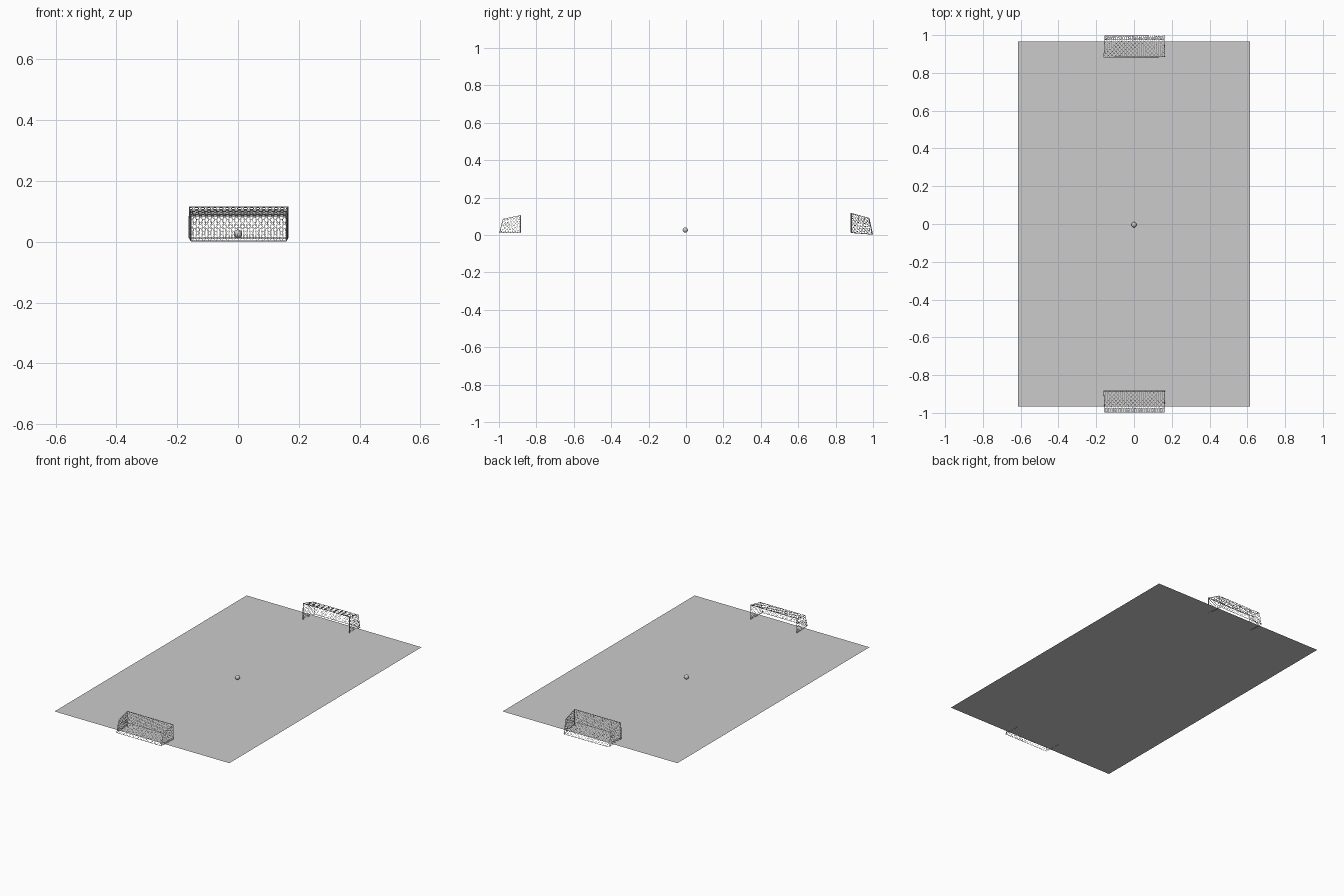
import bpy
from mathutils import Vector

if "Cube" in bpy.data.objects:
    bpy.data.objects.remove(bpy.data.objects["Cube"])

FIELD_Z = 0.012


def tubes(name, paths, radius, res=0):
    """Mesh of thin bars swept along several polylines."""
    cu = bpy.data.curves.new(name, 'CURVE')
    cu.dimensions = '3D'
    cu.bevel_depth = radius
    cu.bevel_resolution = res
    cu.use_fill_caps = True
    for pts in paths:
        sp = cu.splines.new('POLY')
        sp.points.add(len(pts) - 1)
        for p, co in zip(sp.points, pts):
            p.co = (*co, 1)
    ob = bpy.data.objects.new(name, cu)
    bpy.context.collection.objects.link(ob)
    bpy.ops.object.select_all(action='DESELECT')
    ob.select_set(True)
    bpy.context.view_layer.objects.active = ob
    bpy.ops.object.convert(target='MESH')
    return bpy.context.object


def net_panel(a, b, c, d, cell=0.020, row=0.0105):
    """Hexagonal mesh strands on the quad a-b (bottom), d-c (top)."""
    a, b, c, d = map(Vector, (a, b, c, d))
    cols = max(2, round((b - a).length / cell))
    rows = max(2, round((d - a).length / row))
    at = lambda u, v: a.lerp(b, u).lerp(d.lerp(c, u), v)
    strands = []
    for j in range(rows):
        pts = []
        for i in range(cols * 4 + 1):
            high = (i // 2 + j) % 2          # flat-topped wave, flipped each row
            pts.append(at(i / (cols * 4), (j + high) / rows))
        strands.append(pts)
    # border cords
    strands.append([a, b, c, d, a])
    return strands


def goal(name, side, front_top, front_bot, back_top, back_bot, skew):
    """Goal opening towards the centre; side is -1 (front) or 1 (back)."""
    yf, yt, yb = 0.884, 0.978, 0.997

    def pt(x, y, z):
        return (x, side * y + skew * x, z)
    xl, xr, bl, br = -0.160, 0.164, -0.155, 0.160
    fl, fr = pt(xl, yf, front_bot), pt(xr, yf, front_bot)
    ftl, ftr = pt(xl, yf, front_top), pt(xr, yf, front_top)
    rl, rr = pt(bl, yb, back_bot), pt(br, yb, back_bot)
    rtl, rtr = pt(bl, yt, back_top), pt(br, yt, back_top)

    # posts, crossbar and rear stays
    tubes(name + "_frame", [[fl, ftl, ftr, fr]], 0.0026, 1)
    tubes(name + "_rear_frame",
          [[fl, rl, rr, fr], [ftl, rtl, rl], [ftr, rtr, rr], [rtl, rtr]], 0.0014)
    # back, roof and side nets
    strands = (net_panel(rl, rr, rtr, rtl) + net_panel(rtl, rtr, ftr, ftl)
               + net_panel(fl, rl, rtl, ftl) + net_panel(fr, rr, rtr, ftr))
    tubes(name + "_net", strands, 0.0007)


# pitch
bpy.ops.mesh.primitive_plane_add(size=1, location=(0, 0, FIELD_Z))
field = bpy.context.object
field.name = "field"
field.scale = (1.23, 1.93, 1)

# ball on the centre spot
bpy.ops.mesh.primitive_ico_sphere_add(subdivisions=3, radius=0.014,
                                      location=(0, -0.004, FIELD_Z + 0.014))
bpy.context.object.name = "ball"
bpy.ops.object.shade_smooth()

# goals at both ends
goal("back_goal", 1, 0.115, 0.012, 0.090, 0.003, 0.008)
goal("front_goal", -1, 0.104, 0.012, 0.085, 0.012, 0.0)
